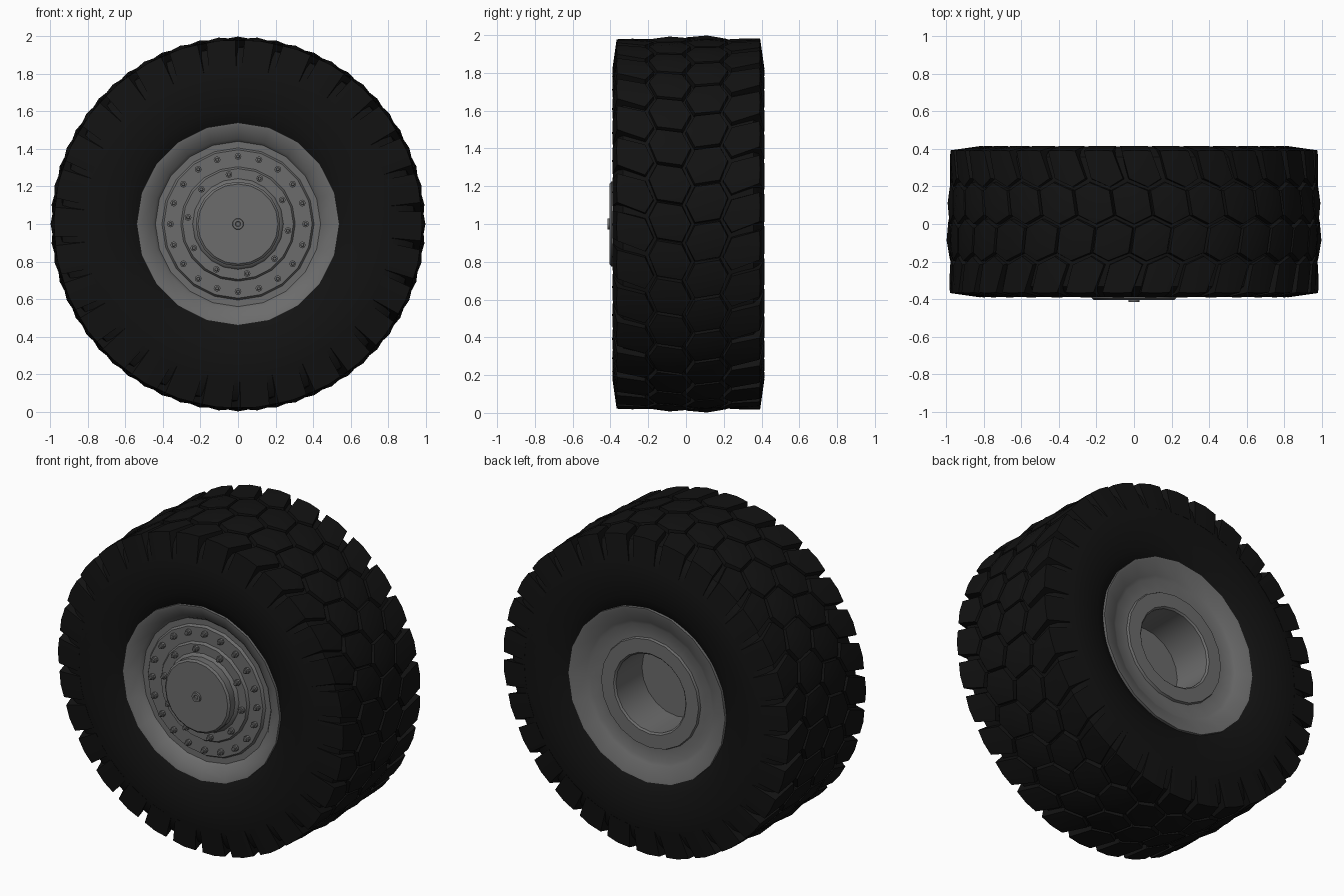
import bpy
import bmesh
from math import sin, cos, pi, tau
from mathutils import Matrix, Vector

cube = bpy.data.objects.get("Cube")
if cube:
    bpy.data.objects.remove(cube, do_unlink=True)

AXLE = Vector((0, 0, 1))
MID = 0.0125          # centre of the tyre along the axle
PITCH = tau / 30      # angle between tread blocks


def material(name, value, rough):
    mat = bpy.data.materials.new(name)
    mat.use_nodes = True
    color = (value, value, value, 1)
    mat.diffuse_color = color
    bsdf = mat.node_tree.nodes["Principled BSDF"]
    bsdf.inputs["Base Color"].default_value = color
    bsdf.inputs["Roughness"].default_value = rough
    return mat


RUBBER = material("rubber", 0.006, 0.9)
METAL = material("metal", 0.15, 0.6)


def polar(r, a, y):
    return Vector((r * cos(a), y, r * sin(a)))


def lathe(bm, profile, segs, offset=Vector()):
    """Spin (radius, y) points about the y axis."""
    rings = []
    for r, y in profile:
        count = segs if r > 0 else 1
        rings.append([bm.verts.new(offset + polar(r, tau * i / segs, y))
                      for i in range(count)])
    for a, b in zip(rings, rings[1:]):
        for i in range(segs):
            j = (i + 1) % segs
            quad = [a[i % len(a)], a[j % len(a)], b[j % len(b)], b[i % len(b)]]
            bm.faces.new(list(dict.fromkeys(quad)))


def finish(name, bm, mat, angle=30):
    bmesh.ops.recalc_face_normals(bm, faces=bm.faces)
    mesh = bpy.data.meshes.new(name)
    bm.to_mesh(mesh)
    bm.free()
    mesh.materials.append(mat)
    obj = bpy.data.objects.new(name, mesh)
    obj.location = AXLE
    bpy.context.collection.objects.link(obj)
    bpy.ops.object.select_all(action="DESELECT")
    obj.select_set(True)
    bpy.context.view_layer.objects.active = obj
    bpy.ops.object.shade_smooth_by_angle(angle=angle * pi / 180)
    return obj


# Tyre carcass: half profile mirrored across the tyre's middle
half = [(0.5, 0.33), (0.54, 0.36), (0.6, 0.385), (0.7, 0.4), (0.82, 0.4),
        (0.9, 0.375), (0.94, 0.345), (0.955, 0.2)]
profile = [(r, MID - y) for r, y in half] + [(r, MID + y) for r, y in reversed(half)]
bm = bmesh.new()
lathe(bm, profile, 60)
finish("tyre_carcass", bm, RUBBER)


# Tread blocks: (u, y, top radius, foot radius, foot y) outlines, u in pitches
MIDDLE = [(-0.46, 0.035, 0.985, 0.94, 0.03), (0, -0.012, 0.988, 0.94, -0.017),
          (0.46, 0.035, 0.985, 0.94, 0.03), (0.46, 0.165, 0.98, 0.94, 0.17),
          (0, 0.208, 0.98, 0.94, 0.213), (-0.46, 0.165, 0.98, 0.94, 0.17)]
SHOULDER = [(-0.42, 0.23, 0.977, 0.93, 0.225), (0, 0.185, 0.979, 0.93, 0.18),
            (0.42, 0.23, 0.977, 0.93, 0.225), (0.38, 0.377, 0.978, 0.82, 0.402),
            (0, 0.38, 0.981, 0.82, 0.403), (-0.38, 0.377, 0.978, 0.82, 0.402)]


def tread_block(bm, outline, angle, side, crown):
    def at(r, u, y):
        skew = 1.6 * max(y - 0.1, 0)
        return polar(r, angle + (u + skew) * PITCH, MID + side * y)
    top = [bm.verts.new(at(r, u, y)) for u, y, r, _, _ in outline]
    foot = [bm.verts.new(at(r, u * 1.1, y)) for u, _, _, r, y in outline]
    mid_y = sum(p[1] for p in outline) / len(outline)
    peak = bm.verts.new(at(crown, 0, mid_y))
    for i in range(len(top)):
        j = (i + 1) % len(top)
        bm.faces.new((top[i], top[j], peak))
        bm.faces.new((foot[i], foot[j], top[j], top[i]))
    bm.faces.new(foot)


ROWS = [("middle_tread_front", MIDDLE, -1, 0, 0.998),
        ("middle_tread_back", MIDDLE, 1, 0.5, 0.998),
        ("shoulder_tread_front", SHOULDER, -1, 0.5, 0.983),
        ("shoulder_tread_back", SHOULDER, 1, 0, 0.983)]
for name, outline, side, shift, crown in ROWS:
    bm = bmesh.new()
    for i in range(30):
        tread_block(bm, outline, (i + shift) * PITCH, side, crown)
    finish(name, bm, RUBBER, 20)

# Rim: front flange, lips, barrel and the open bore at the back
rim = [(0.2, -0.335), (0.295, -0.335), (0.305, -0.32), (0.395, -0.32),
       (0.405, -0.305), (0.44, -0.305), (0.455, -0.325), (0.525, -0.36),
       (0.54, -0.362), (0.54, -0.345), (0.49, -0.3),
       (0.49, 0.32), (0.54, 0.368), (0.54, 0.387), (0.525, 0.385),
       (0.44, 0.35), (0.42, 0.34), (0.34, 0.34), (0.335, 0.355),
       (0.25, 0.355), (0.24, 0.345), (0.24, 0.09), (0, 0.09)]
bm = bmesh.new()
lathe(bm, rim, 20)
finish("rim", bm, METAL)

# Hub cap with a small centre boss
cap = [(0.245, -0.33), (0.235, -0.345), (0.225, -0.35), (0.225, -0.395),
       (0.213, -0.405), (0.03, -0.405), (0.028, -0.415), (0.014, -0.415),
       (0.012, -0.408), (0, -0.408)]
bm = bmesh.new()
lathe(bm, cap, 20)
finish("hub_cap", bm, METAL)

# Bolt circles: nut with a thinner stud
bolt = [(0.018, 0.005), (0.018, -0.018), (0.011, -0.02), (0.011, -0.032),
        (0.007, -0.035), (0, -0.035)]
for name, count, radius, start, y in [("outer_bolts", 20, 0.36, 0, -0.32),
                                      ("inner_bolts", 10, 0.268, 28.5, -0.335)]:
    bm = bmesh.new()
    for i in range(count):
        lathe(bm, bolt, 8, polar(radius, start * pi / 180 + tau * i / count, y))
    finish(name, bm, METAL)
